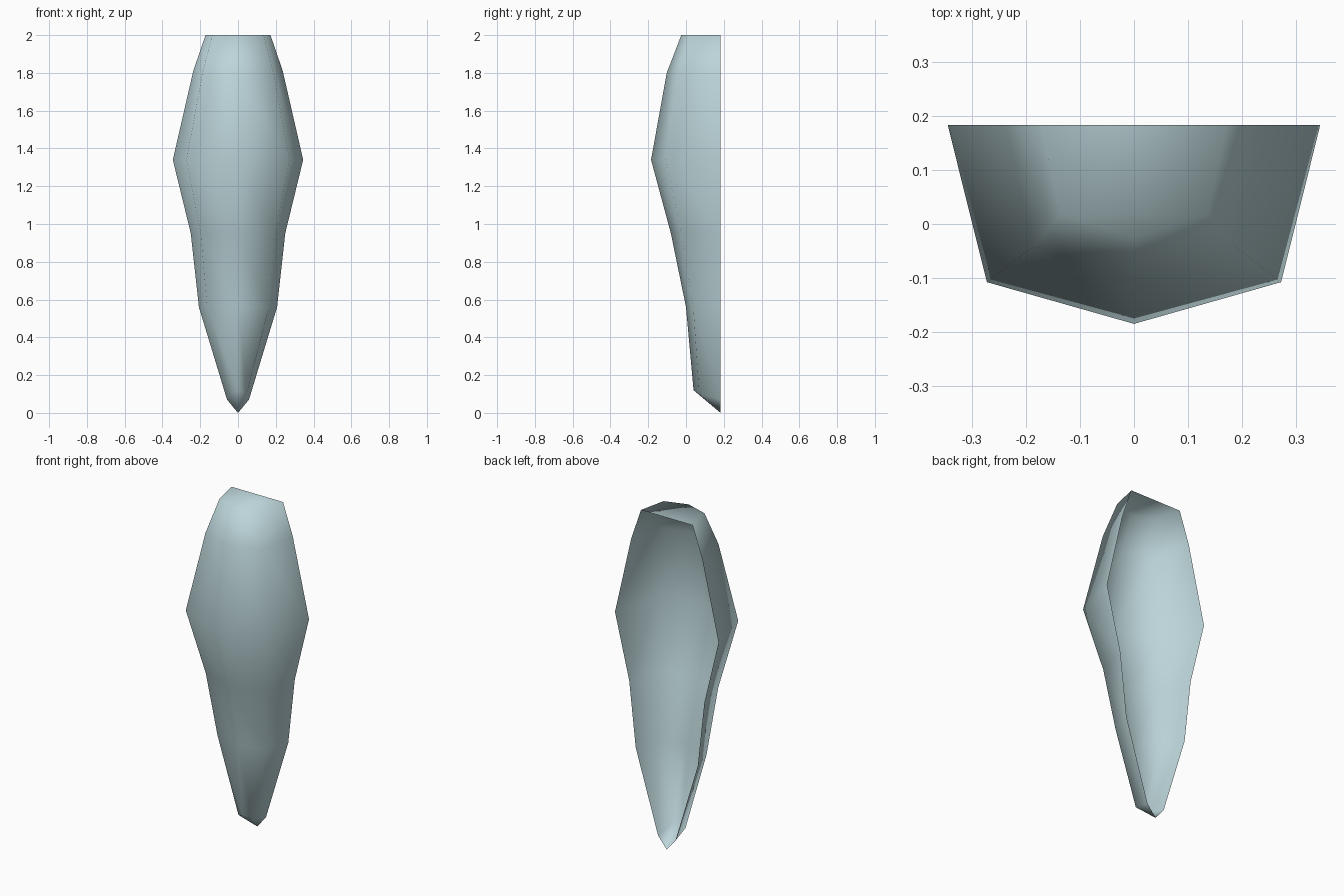
import bpy, bmesh

if "Cube" in bpy.data.objects:
    bpy.data.objects.remove(bpy.data.objects["Cube"])

BACK = 0.183
# ring rows: height at back, height at front, half width at back, front y
ROWS = [
    (2.00, 2.00, 0.172, -0.025),
    (1.81, 1.80, 0.237, -0.102),
    (1.34, 1.34, 0.345, -0.185),
    (0.95, 0.95, 0.250, -0.080),
    (0.56, 0.56, 0.207, 0.000),
    (0.07, 0.12, 0.058, 0.040),
]


def ring(bm, zb, zf, w, fy):
    """Five points: back edge, corner, front ridge, corner, back edge."""
    cy = BACK + (fy - BACK) * 0.79
    cz = zb + (zf - zb) * 0.6
    pts = [(-w, BACK, zb), (-w * 0.79, cy, cz), (0, fy, zf),
           (w * 0.79, cy, cz), (w, BACK, zb)]
    return [bm.verts.new(p) for p in pts]


bm = bmesh.new()
rings = [ring(bm, *row) for row in ROWS]

# wrap-around wall, open at the back
for a, b in zip(rings, rings[1:]):
    for i in range(4):
        bm.faces.new((a[i], b[i], b[i + 1], a[i + 1]))

# flat top cap and pointed bottom tip
bm.faces.new(rings[0])
tip = bm.verts.new((0, BACK, 0))
for i in range(4):
    bm.faces.new((rings[-1][i], tip, rings[-1][i + 1]))

bmesh.ops.recalc_face_normals(bm, faces=bm.faces)
for f in bm.faces:
    f.smooth = True

mesh = bpy.data.meshes.new("guard_shell")
bm.to_mesh(mesh)
bm.free()
shell = bpy.data.objects.new("guard_shell", mesh)
bpy.context.collection.objects.link(shell)

# pale blue-grey surface
mat = bpy.data.materials.new("pale_blue")
mat.diffuse_color = (0.50, 0.66, 0.69, 1)
mat.use_nodes = True
mat.node_tree.nodes["Principled BSDF"].inputs["Base Color"].default_value = mat.diffuse_color
mesh.materials.append(mat)
